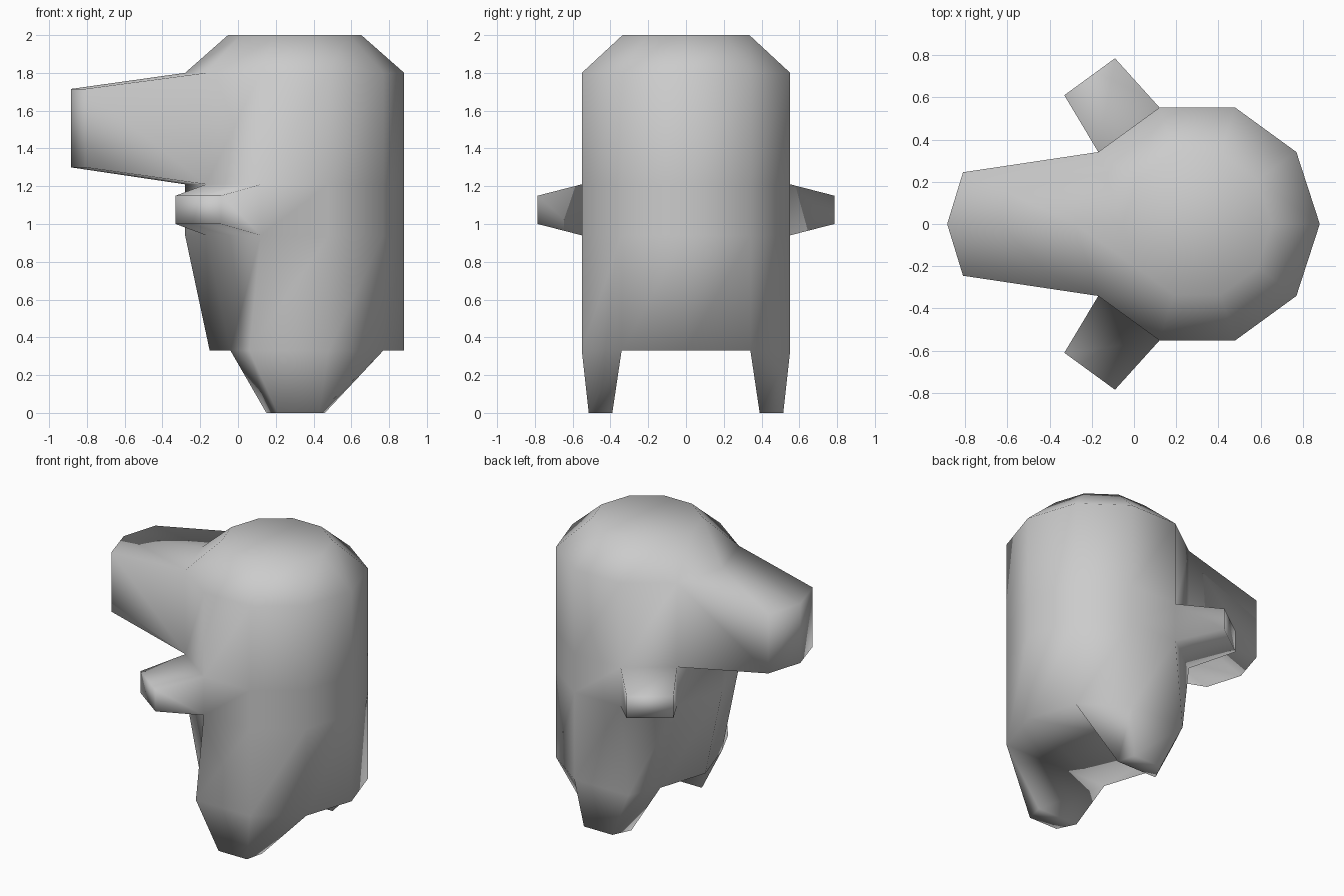
import bpy, bmesh, math

if "Cube" in bpy.data.objects:
    bpy.data.objects.remove(bpy.data.objects["Cube"])

SIDES, CX = 10, 0.30
bm = bmesh.new()


def ring(radius, z):
    return [bm.verts.new((CX + radius * math.cos(math.tau * k / SIDES),
                          radius * math.sin(math.tau * k / SIDES), z)) for k in range(SIDES)]


def grow(quads, move):
    """Extrude a patch of faces to moved positions, leaving its base open."""
    new = {v: bm.verts.new(move(v.co)) for q in quads for v in q}
    edges = {(q[i], q[(i + 1) % 4]) for q in quads for i in range(4)}
    for q in quads:
        for i in range(4):
            a, b = q[i], q[(i + 1) % 4]
            if (b, a) not in edges:
                bm.faces.new((a, b, new[b], new[a]))
        bm.faces.new([new[v] for v in q])


# Ten-sided body rings with a chamfered top
rows = [ring(0.58, 0.33), ring(0.58, 0.94), ring(0.58, 1.21), ring(0.58, 1.80), ring(0.353, 2.0)]
base = rows[0]
# Lower edge tucks in below the snout
base[5].co.x = -0.15
for k in (4, 6):
    base[k].co.x = -0.04
for k in (3, 7):
    base[k].co.x = 0.06


def wall(r, k):
    n = (k + 1) % SIDES
    return (rows[r][k], rows[r][n], rows[r + 1][n], rows[r + 1][k])


open_cells = {(2, 4), (2, 5), (1, 3), (1, 6)}
for r in range(4):
    for k in range(SIDES):
        if (r, k) not in open_cells:
            bm.faces.new(wall(r, k))
bm.faces.new(rows[4])
bm.faces.new([base[k] for k in (9, 6, 5, 4, 1, 0)])


# Snout
def snout(c):
    side = abs(c.y) > 0.1
    return (-0.81 if side else -0.885, math.copysign(0.245, c.y) if side else 0,
            1.30 if c.z < 1.5 else 1.715)


grow([wall(2, 4), wall(2, 5)], snout)


# Arms
def arm(c):
    outer = abs(c.y) > 0.45
    return (-0.09 if outer else -0.33, math.copysign(0.785 if outer else 0.61, c.y),
            1.0 if c.z < 1.1 else 1.15)


for k in (3, 6):
    grow([wall(1, k)], arm)


# Legs
def leg(c):
    outer = abs(c.y) > 0.45
    left = c.x < 0.3
    x = (0.21 if left else 0.43) if outer else (0.15 if left else 0.46)
    return (x, math.copysign(0.515 if outer else 0.39, c.y), 0)


for ks in ((4, 3, 2, 1), (9, 8, 7, 6)):
    grow([[base[k] for k in ks]], leg)

bmesh.ops.recalc_face_normals(bm, faces=bm.faces)
for f in bm.faces:
    f.smooth = True
mesh = bpy.data.meshes.new("body")
bm.to_mesh(mesh)
bm.free()
bpy.context.collection.objects.link(bpy.data.objects.new("body", mesh))
